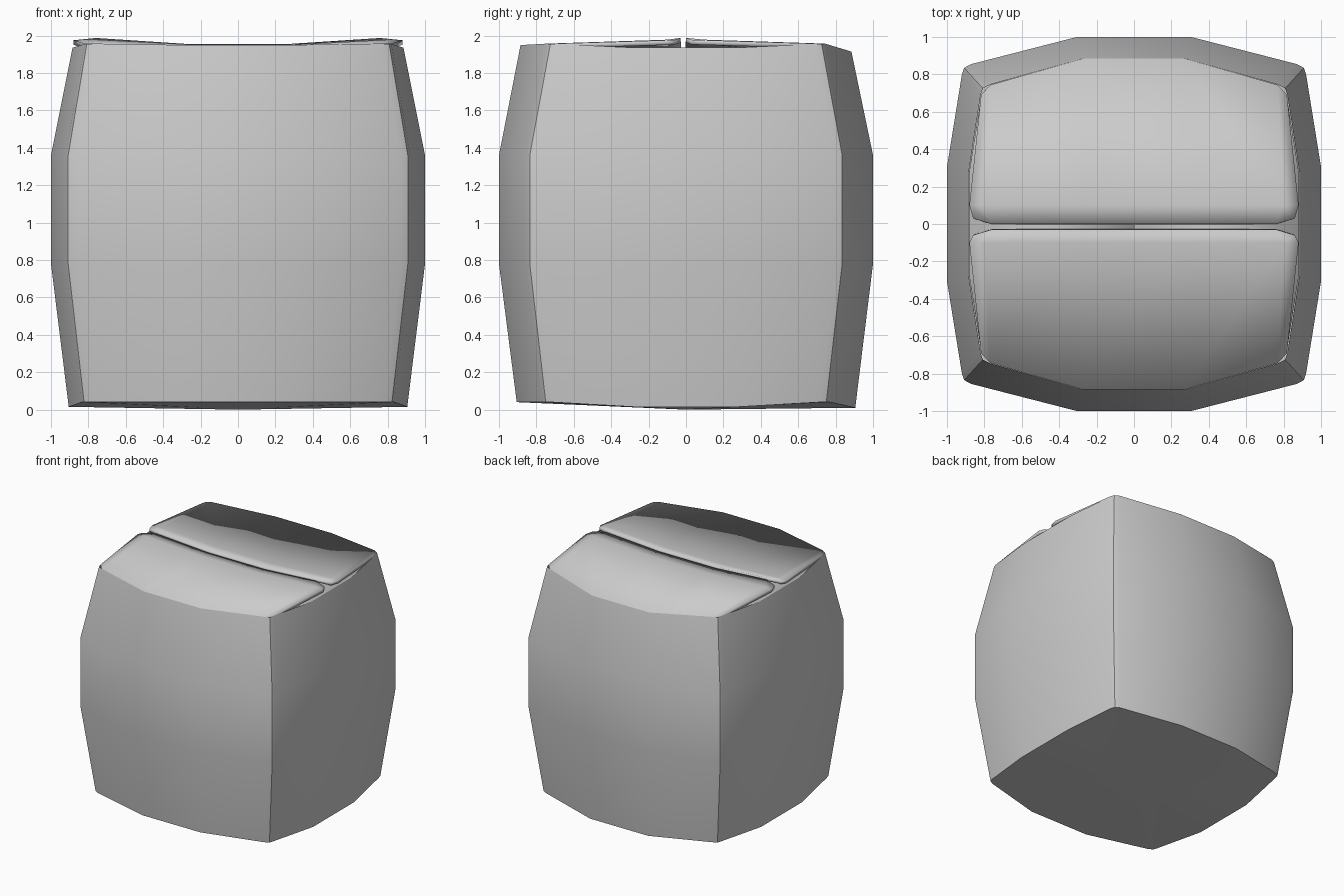
import bpy
from math import radians

if "Cube" in bpy.data.objects:
    bpy.data.objects.remove(bpy.data.objects["Cube"])


def make(name, verts, faces, thickness=0, angle=35):
    me = bpy.data.meshes.new(name)
    me.from_pydata(verts, [], faces)
    ob = bpy.data.objects.new(name, me)
    bpy.context.collection.objects.link(ob)
    bpy.ops.object.select_all(action='DESELECT')
    bpy.context.view_layer.objects.active = ob
    ob.select_set(True)
    bpy.ops.object.mode_set(mode='EDIT')
    bpy.ops.mesh.select_all(action='SELECT')
    if thickness:
        bpy.ops.mesh.flip_normals() if me.polygons[0].normal.z < 0 else None
    else:
        bpy.ops.mesh.normals_make_consistent(inside=False)
    bpy.ops.object.mode_set(mode='OBJECT')
    bpy.ops.object.shade_smooth_by_angle(angle=radians(angle))
    if thickness:
        mod = ob.modifiers.new("card", 'SOLIDIFY')
        mod.thickness = thickness
        mod.offset = -1
    return ob


def strip(name, row_a, row_b, thickness):
    n = len(row_a)
    return make(name, row_a + row_b,
                [(i, i + 1, n + i + 1, n + i) for i in range(n - 1)], thickness)


def ring(mid, cx, cy, z_front, z_back, z_side, z_corner):
    """Bulged square outline with small rounded corners."""
    w = mid * 0.305
    quarter = [(mid, w, 's'), (cx, cy - .03, 'c'), (cx - .012, cy + .005, 'c'),
               (cx - .05, cy + .025, 'c'), (w, mid, 'y')]
    pts = []
    for sx, sy in ((1, 1), (-1, 1), (-1, -1), (1, -1)):
        q = quarter if sx * sy > 0 else quarter[::-1]
        for x, y, k in q:
            z = {'s': z_side, 'c': z_corner, 'y': z_back if sy > 0 else z_front}[k]
            pts.append((x * sx, y * sy, z))
    return pts


# Bulging box body with closed bottom
rings = [ring(.905, .835, .745, .04, .01, .015, .04),
         ring(1, .92, .83, .78, .78, .78, .78),
         ring(1, .92, .83, 1.36, 1.36, 1.36, 1.36),
         ring(.885, .82, .72, 1.947, 1.912, 1.935, 1.955)]
n = len(rings[0])
faces = [(r * n + i, r * n + (i + 1) % n, (r + 1) * n + (i + 1) % n, (r + 1) * n + i)
         for r in range(3) for i in range(n)]
verts = sum(rings, []) + [(0, 0, 0)]
faces += [(i, 4 * n, (i + 1) % n) for i in range(n)]
make("box_body", verts, faces)


# Front and back top flaps
def outer_flap(name, sy, gap, z_hinge):
    hinge = [(.818, .69, 1.957), (.77, .743, 1.957), (.27, .885, z_hinge)]
    middle = [(.88, .10, 1.975), (.80, .10, 1.978), (.27, .10, 1.95)]
    free = [(.86, gap + .03, 1.977), (.76, gap, 1.987), (.27, gap, 1.955)]
    rows = [[(-x, y * sy, z) for x, y, z in r] + [(x, y * sy, z) for x, y, z in r[::-1]]
            for r in (hinge, middle, free)]
    m = 6
    make(name, sum(rows, []),
         [(r * m + i, r * m + i + 1, (r + 1) * m + i + 1, (r + 1) * m + i)
          for r in range(2) for i in range(m - 1)], .025)


outer_flap("front_flap", -1, .03, 1.949)
outer_flap("back_flap", 1, 0, 1.914)

# Side flaps tucked underneath
for name, s in (("left_inner_flap", -1), ("right_inner_flap", 1)):
    hinge = [(.815 * s, -.69, 1.94), (.882 * s, -.27, 1.934),
             (.882 * s, .27, 1.934), (.815 * s, .69, 1.94)]
    free = [(.004 * s, y, z) for y, z in ((-.78, 1.9), (-.27, 1.915), (.27, 1.91), (.78, 1.885))]
    strip(name, hinge, free, .015)
